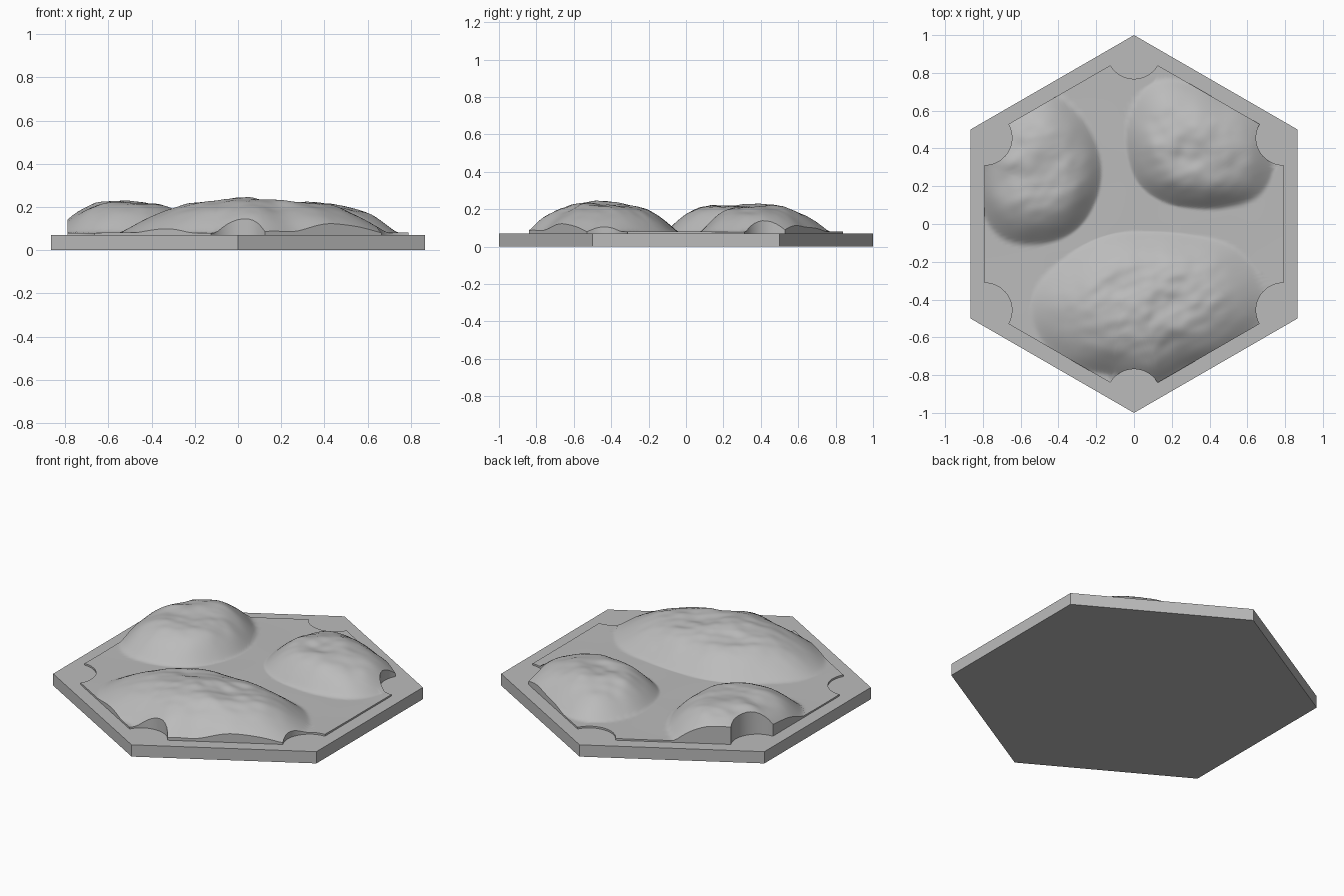
import bpy, bmesh
from math import pi, sin, cos, atan2, hypot, radians, floor, asin
from mathutils import Vector, noise

cube = bpy.data.objects.get("Cube")
if cube:
    bpy.data.objects.remove(cube)

grey = bpy.data.materials.new("stone grey")
grey.use_nodes = True
grey.diffuse_color = (0.5, 0.5, 0.5, 1)
grey.node_tree.nodes["Principled BSDF"].inputs["Base Color"].default_value = (0.5, 0.5, 0.5, 1)

BASE_TOP = 0.07
GROUND = 0.08
CORNER = 0.912   # corner radius of the inset terrain hexagon
NOTCH = 0.144    # radius of the corner notches
RINGS = 90


def add_object(name, bm):
    bmesh.ops.recalc_face_normals(bm, faces=bm.faces)
    mesh = bpy.data.meshes.new(name)
    bm.to_mesh(mesh)
    bm.free()
    mesh.materials.append(grey)
    obj = bpy.data.objects.new(name, mesh)
    bpy.context.collection.objects.link(obj)
    return obj


# Hexagonal base plate, corners on the y axis
bm = bmesh.new()
corners = [bm.verts.new((sin(i * pi / 3), cos(i * pi / 3), 0)) for i in range(6)]
bottom = bm.faces.new(corners)
top = bmesh.ops.extrude_face_region(bm, geom=[bottom])["geom"]
bmesh.ops.translate(bm, vec=(0, 0, BASE_TOP), verts=[v for v in top if isinstance(v, bmesh.types.BMVert)])
add_object("hex_base", bm)

# Hills: centre, height, and foot radius every 30 degrees from +x
HILLS = [
    ((0.08, -0.43), 0.150, (.62, .56, .43, .39, .43, .51, .63, .56, .43, .43, .39, .50)),
    ((-0.50, 0.28), 0.152, (.33, .34, .38, .44, .42, .40, .35, .37, .41, .39, .37, .34)),
    ((0.32, 0.38), 0.135, (.42, .38, .33, .36, .43, .40, .36, .34, .31, .30, .34, .42)),
]


def foot_radius(radii, angle):
    # Smooth periodic interpolation between the listed radii
    n = len(radii)
    u = (angle / (2 * pi) * n) % n
    i = int(floor(u))
    f = u - i
    a, b, c, d = (radii[(i + k) % n] for k in (-1, 0, 1, 2))
    return b + 0.5 * f * (c - a + f * (2 * a - 5 * b + 4 * c - d + f * (3 * (b - c) + d - a)))


def height(x, y):
    best = 0
    for (cx, cy), h, radii in HILLS:
        dx, dy = x - cx, y - cy
        t = hypot(dx, dy) / foot_radius(radii, atan2(dy, dx))
        if t < 1:
            f = (1 - t ** 3.2) ** 1.25
            # Rocky ridges running diagonally across the top
            p = Vector((x * 5 + y * 2, y * 7 - x * 3, h * 50))
            rough = noise.noise(p) * 0.020 + noise.noise(p * 2.3) * 0.008
            best = max(best, h * f + rough * f * f)
    return GROUND + best + 0.002 * noise.noise(Vector((x * 3, y * 3, 1)))


# Terrain outline: inset hexagon with a round bite at each corner
outline = []
half = asin(0.125 / NOTCH)
for k in range(6):
    a = radians(90 + 60 * k)
    centre = Vector((cos(a), sin(a))) * CORNER
    for i in range(13):
        b = a + pi - half + 2 * half * (1 - i / 12)
        b = a + pi + half * (1 - 2 * i / 12) * -1
        outline.append(centre + Vector((cos(b), sin(b))) * NOTCH)
outline.sort(key=lambda p: atan2(p.y, p.x) % (2 * pi))
dense = []
for i, p in enumerate(outline):
    q = outline[(i + 1) % len(outline)]
    steps = 28 if (q - p).length > 0.2 else 1
    dense += [p.lerp(q, s / steps) for s in range(steps)]

# Terrain mesh: rings of vertices growing from the middle, then a vertical rim
bm = bmesh.new()
middle = bm.verts.new((0, 0, height(0, 0)))
rings = []
for r in range(1, RINGS + 1):
    s = r / RINGS
    rings.append([bm.verts.new((p.x * s, p.y * s, height(p.x * s, p.y * s))) for p in dense])
rings.append([bm.verts.new((p.x, p.y, BASE_TOP - 0.005)) for p in dense])
n = len(dense)
for i in range(n):
    j = (i + 1) % n
    bm.faces.new((middle, rings[0][i], rings[0][j]))
    for inner, outer in zip(rings, rings[1:]):
        bm.faces.new((inner[i], outer[i], outer[j], inner[j]))
terrain = add_object("hilly_terrain", bm)

bpy.ops.object.select_all(action='DESELECT')
terrain.select_set(True)
bpy.context.view_layer.objects.active = terrain
bpy.ops.object.shade_smooth_by_angle(angle=radians(40))
